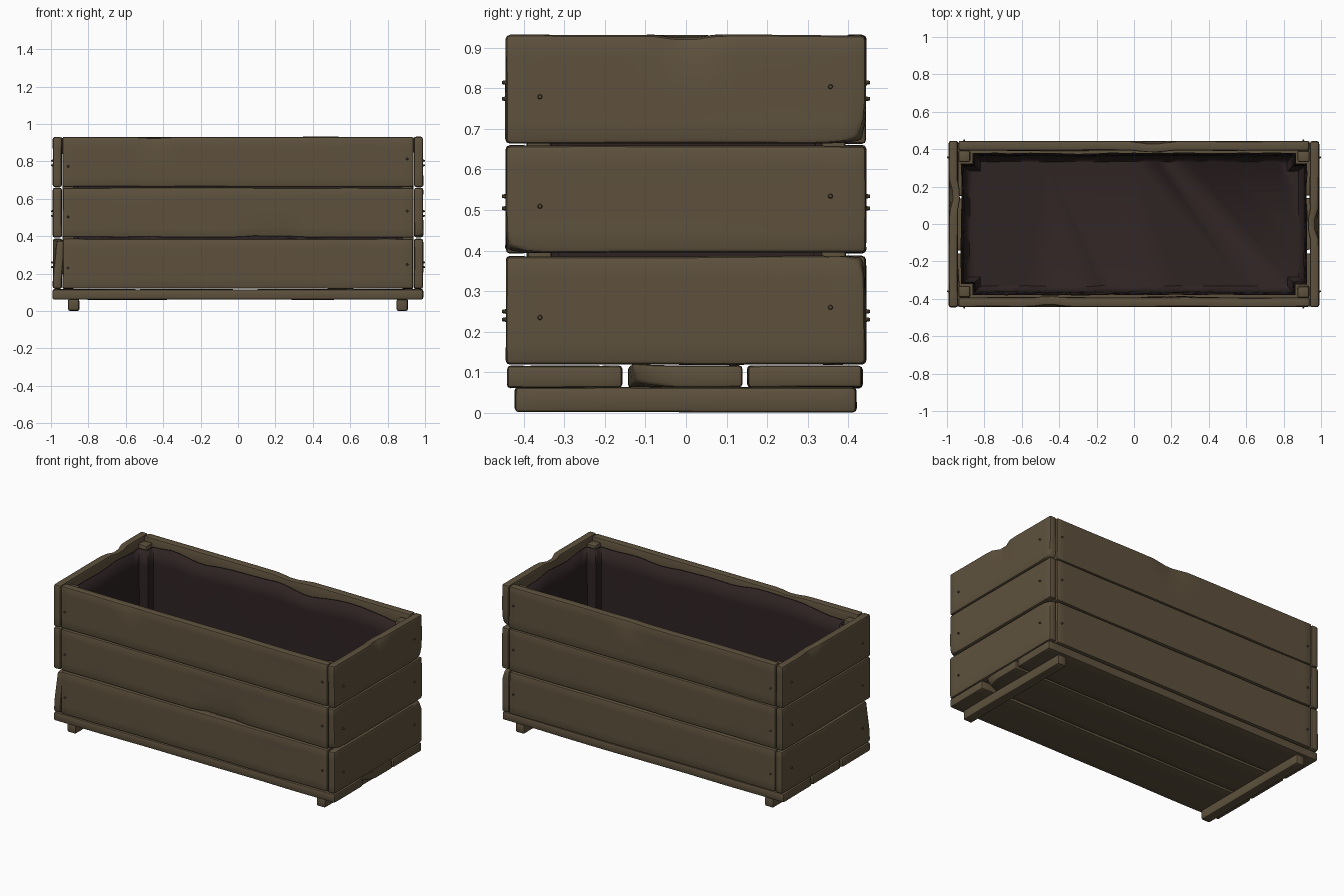
import bpy, bmesh, math, random
from mathutils import Vector, noise

if "Cube" in bpy.data.objects:
    bpy.data.objects.remove(bpy.data.objects["Cube"])

random.seed(4)


def material(name, rgb):
    m = bpy.data.materials.new(name)
    m.diffuse_color = (*rgb, 1)
    m.use_nodes = True
    m.node_tree.nodes["Principled BSDF"].inputs["Base Color"].default_value = m.diffuse_color
    return m


WOOD = material("weathered_brown_wood", (0.112, 0.083, 0.047))
LINER = material("dark_liner", (0.028, 0.017, 0.017))


def finish(bm, name, mat, angle=35):
    bmesh.ops.recalc_face_normals(bm, faces=bm.faces)
    me = bpy.data.meshes.new(name)
    bm.to_mesh(me)
    bm.free()
    me.materials.append(mat)
    ob = bpy.data.objects.new(name, me)
    bpy.context.collection.objects.link(ob)
    bpy.ops.object.select_all(action='DESELECT')
    ob.select_set(True)
    bpy.context.view_layer.objects.active = ob
    bpy.ops.object.shade_smooth_by_angle(angle=math.radians(angle))
    return ob


def board(name, lo, hi, chips=(), bevel=0.009, wear=0.003):
    """Worn plank from corner lo to corner hi; chips = (point, reach, push)."""
    lo, hi = Vector(lo), Vector(hi)
    size, mid = hi - lo, (lo + hi) / 2
    bm = bmesh.new()
    bmesh.ops.create_cube(bm, size=1)
    for v in bm.verts:
        v.co = Vector([v.co[i] * size[i] + mid[i] for i in range(3)])
    bmesh.ops.bevel(bm, geom=bm.edges[:], offset=bevel, segments=2,
                    profile=0.5, affect='EDGES')
    # slices across every long direction give the wear something to move
    for ax in range(3):
        n = int(size[ax] / 0.05)
        normal = Vector([float(i == ax) for i in range(3)])
        for k in range(1, n):
            p = mid.copy()
            p[ax] = lo[ax] + size[ax] * k / n
            bmesh.ops.bisect_plane(bm, geom=bm.verts[:] + bm.edges[:] + bm.faces[:],
                                   plane_co=p, plane_no=normal)
    seed = Vector((random.random() * 50, random.random() * 50, 0))
    for v in bm.verts:
        d = noise.noise_vector(v.co * 2.5 + seed)
        # wear acts on the edges only, broad faces stay flat
        near = sum(min(v.co[i] - lo[i], hi[i] - v.co[i]) < bevel * 1.1 for i in range(3))
        move = d * wear if near > 1 else Vector()
        for point, reach, push in chips:
            f = 1 - (v.co - Vector(point)).length / reach
            if f > 0:
                move = move + Vector(push) * f
        v.co += move
    return finish(bm, name, WOOD)


def nail(name, pos, axis):
    """Small domed nail head standing out along axis."""
    bm = bmesh.new()
    bmesh.ops.create_cone(bm, cap_ends=True, segments=10, radius1=0.0065,
                          radius2=0.004, depth=0.012)
    rot = Vector((0, 0, 1)).rotation_difference(Vector(axis))
    for v in bm.verts:
        v.co = rot @ v.co + Vector(pos) + Vector(axis) * 0.004
    finish(bm, name, WOOD)


ROWS = [("lower", 0.12, 0.386), ("middle", 0.394, 0.659), ("upper", 0.664, 0.931)]

# broken edges on a few wall boards
CHIPS = {
    "upper_right_board": [((0.99, 0, 0.93), 0.085, (-0.03, 0, -0.012)),
                          ((0.99, 0.44, 0.664), 0.07, (0, -0.02, 0.012))],
    "middle_right_board": [((0.99, -0.44, 0.394), 0.06, (0, 0.01, 0.015))],
    "lower_right_board": [((0.99, 0.44, 0.386), 0.06, (-0.01, -0.012, -0.01))],
    "upper_left_board": [((-0.99, 0.15, 0.93), 0.09, (0.025, 0, -0.012))],
    "lower_left_board": [((-0.99, -0.44, 0.386), 0.2, (0.02, 0.008, -0.01))],
    "middle_front_board": [((0.1, -0.44, 0.394), 0.1, (0, 0.012, 0.008)),
                           ((0.25, -0.44, 0.394), 0.12, (0, 0.012, 0.006))],
    "upper_front_board": [((-0.45, -0.44, 0.93), 0.1, (0, 0.014, -0.006))],
    "upper_back_board": [((0.1, 0.44, 0.93), 0.12, (0, -0.016, -0.006))],
}

# wall boards and their nails
for i, (row, z0, z1) in enumerate(ROWS):
    for side, s in (("right", 1), ("left", -1)):
        name = f"{row}_{side}_board"
        xs = sorted((s * 0.941, s * 0.99))
        board(name, (xs[0], -0.444, z0), (xs[1], 0.443, z1),
              CHIPS.get(name, ()), bevel=0.012)
        for y, dz in ((-0.36, 0.115), (0.356, 0.14)):
            nail(f"{row}_{side}_nail", (s * 0.99, y, z0 + dz), (s, 0, 0))
    for side, s in (("front", -1), ("back", 1)):
        name = f"{row}_{side}_board"
        ys = sorted((s * 0.393, s * 0.443))
        board(name, (-0.937, ys[0], z0), (0.937, ys[1], z1), CHIPS.get(name, ()))
        for x, dz in ((-0.908, 0.11), (0.905, 0.13 + 0.01 * i)):
            nail(f"{row}_{side}_nail", (x, s * 0.443, z0 + dz), (0, s, 0))

# floor planks
for k, (y0, y1) in enumerate([(-0.44, -0.158), (-0.142, 0.138), (0.152, 0.434)]):
    chips = [((0.99, -0.14, 0.06), 0.09, (-0.03, 0.02, 0.012))] if k == 1 else ()
    board(f"floor_plank_{k + 1}", (-0.99, y0, 0.062), (0.99, y1, 0.116), chips)

# foot rails
for side, s in (("right", 1), ("left", -1)):
    xs = sorted((s * 0.848, s * 0.908))
    board(f"{side}_foot_rail", (xs[0], -0.422, 0.002), (xs[1], 0.42, 0.063))

# corner posts
for sx, a in ((1, "right"), (-1, "left")):
    for sy, b in ((1, "back"), (-1, "front")):
        xs, ys = sorted((sx * 0.875, sx * 0.938)), sorted((sy * 0.332, sy * 0.393))
        board(f"{b}_{a}_corner_post", (xs[0], ys[0], 0.118), (xs[1], ys[1], 0.905))

# fabric liner: notched outline round the posts, lofted from wavy rim to floor
q = [(0.928, 0.325), (0.866, 0.325), (0.866, 0.382)]
corners = (q + [(-x, y) for x, y in reversed(q)] + [(-x, -y) for x, y in q]
           + [(x, -y) for x, y in reversed(q)])
path = []
for i, c in enumerate(corners):
    a, b = Vector(c), Vector(corners[(i + 1) % 12])
    n = max(2, int((b - a).length / 0.06))
    path += [a.lerp(b, k / n) for k in range(n)]
bm = bmesh.new()
rings = []
for z, inset, wave in [(0.885, 0, 1), (0.78, 0.004, 0.6), (0.5, 0.01, 0.2),
                       (0.25, 0.012, 0), (0.165, 0.02, 0), (0.135, 0.045, 0)]:
    ring = []
    for p in path:
        w = noise.noise(Vector((p.x * 4, p.y * 4, 2.3)))
        fold = 0.012 * abs(noise.noise(Vector((p.x * 5, p.y * 5, z * 2))))
        g = inset + fold
        ring.append(bm.verts.new((p.x * (1 - g / 0.93), p.y * (1 - g / 0.38),
                                  z + wave * 0.035 * w)))
    rings.append(ring)
m = len(path)
for r0, r1 in zip(rings, rings[1:]):
    for i in range(m):
        bm.faces.new((r0[i], r0[(i + 1) % m], r1[(i + 1) % m], r1[i]))
bm.faces.new(rings[-1])
liner = finish(bm, "fabric_liner", LINER, 50)
mod = liner.modifiers.new("thickness", 'SOLIDIFY')
mod.thickness = 0.006
mod.offset = -1
